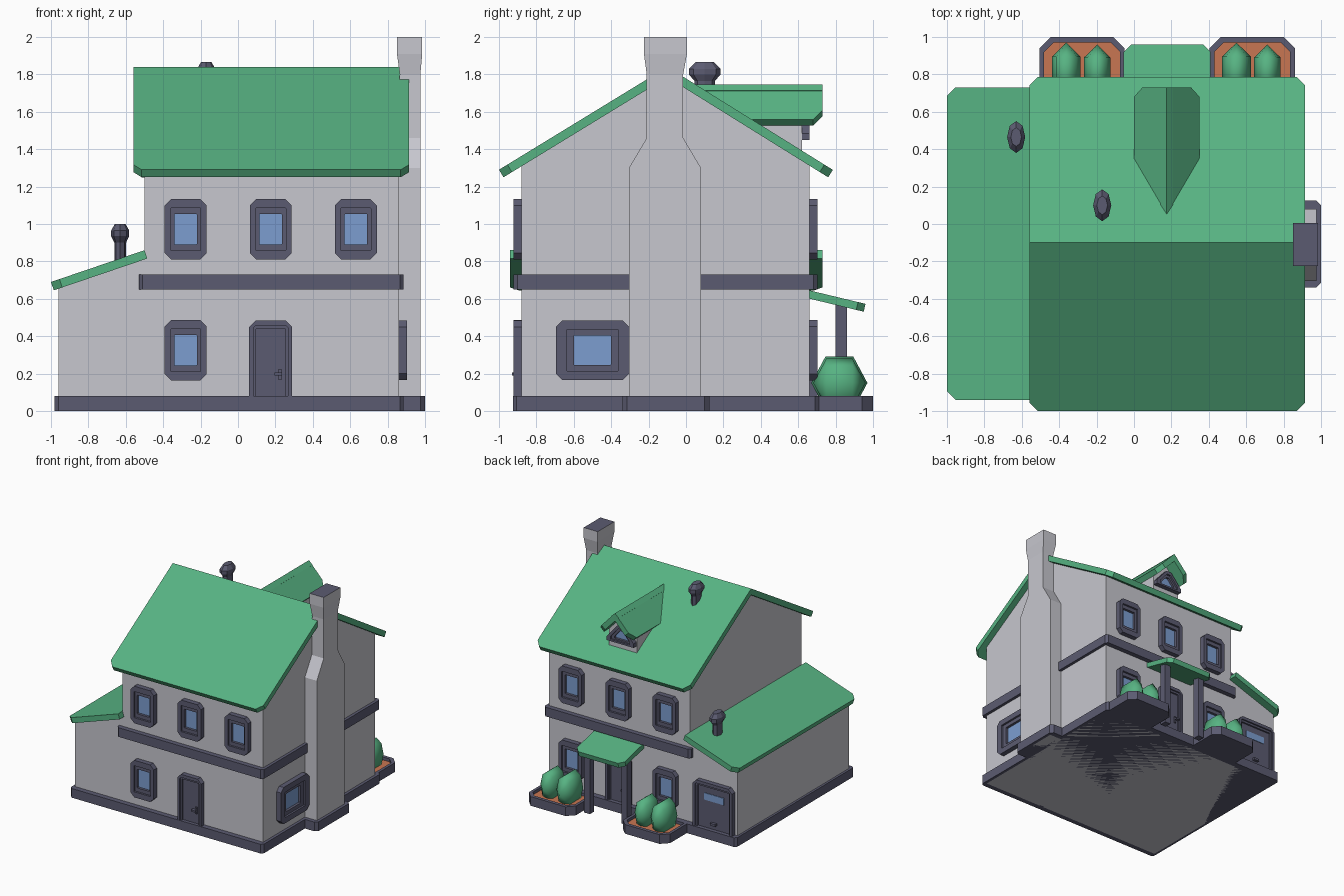
import bpy, bmesh, math
from mathutils import Vector
from mathutils.geometry import normal

if "Cube" in bpy.data.objects:
    bpy.data.objects.remove(bpy.data.objects["Cube"])


def material(name, rgb):
    m = bpy.data.materials.new(name)
    m.diffuse_color = (*rgb, 1)
    m.use_nodes = True
    m.node_tree.nodes["Principled BSDF"].inputs["Base Color"].default_value = m.diffuse_color
    return m


WALL = material("pale grey wall", (0.57, 0.57, 0.62))
TRIM = material("slate trim", (0.105, 0.105, 0.165))
GREEN = material("green", (0.095, 0.45, 0.225))
GLASS = material("blue glass", (0.2, 0.34, 0.63))
SOIL = material("terracotta soil", (0.58, 0.18, 0.085))


def loft(name, rings, side, cap=None):
    """Join rings of points into a closed solid; cap colours the last face."""
    bm = bmesh.new()
    vs = [[bm.verts.new(p) for p in r] for r in rings]
    n = len(vs[0])
    for a, b in zip(vs, vs[1:]):
        for i in range(n):
            j = (i + 1) % n
            bm.faces.new((a[i], a[j], b[j], b[i]))
    bm.faces.new(vs[0])
    top = bm.faces.new(vs[-1])
    if cap:
        top.material_index = 1
    bmesh.ops.recalc_face_normals(bm, faces=bm.faces)
    me = bpy.data.meshes.new(name)
    bm.to_mesh(me)
    bm.free()
    me.materials.append(side)
    if cap:
        me.materials.append(cap)
    ob = bpy.data.objects.new(name, me)
    bpy.context.collection.objects.link(ob)
    return ob


def rect(x0, x1, y0, y1, c=(0, 0, 0, 0)):
    """Rectangle with chamfers at bottom-left, bottom-right, top-right, top-left."""
    out = []
    for (x, y, sx, sy), k, flip in zip(
            ((x0, y0, 1, 1), (x1, y0, -1, 1), (x1, y1, -1, -1), (x0, y1, 1, -1)), c, (0, 1, 0, 1)):
        pts = [(x, y + sy * k), (x + sx * k, y)] if k else [(x, y)]
        out += pts[::-1] if flip else pts
    return out


def at_z(poly, z):
    return [(x, y, z) for x, y in poly]


def box(name, x0, x1, y0, y1, z0, z1, mat, c=(0, 0, 0, 0)):
    p = rect(x0, x1, y0, y1, c)
    return loft(name, [at_z(p, z0), at_z(p, z1)], mat)


def slab(name, poly, height, t):
    """Sloping roof sheet with thickness t below its top surface."""
    top = [Vector((x, y, height(x, y))) for x, y in poly]
    n = normal(top[:3])
    n = n if n.z > 0 else -n
    return loft(name, [top, [p - n * t for p in top]], GREEN)


# Where each wall's local (u, height, depth) lands in the world
SIDES = {
    "front": lambda u, z, d: (u, -0.88 - d, z),
    "back": lambda u, z, d: (u, 0.66 + d, z),
    "right": lambda u, z, d: (0.86 + d, u, z),
    "dormer": lambda u, z, d: (u, 0.62 + d, z),
}


def window(side, name, u, z, hw=0.112, hh=0.162, inx=0.052, inz=0.08):
    rings = []
    for k, c, ds in ((0, 0.035, (-0.01, 0.043)), (0.6, 0.004, (0.043, 0.026)), (1, 0.003, (0.026, 0.004))):
        a, b = hw - inx * k, hh - inz * k
        p = rect(u - a, u + a, z - b, z + b, (c,) * 4)
        rings += [[SIDES[side](x, y, d) for x, y in p] for d in ds]
    loft(name, rings, TRIM, GLASS)


def door(side, name, u, hw):
    rings = []
    for k, c, ds in ((0, 0.035, (-0.01, 0.043)), (0.022, 0.012, (0.043, 0.03)), (0.036, 0.004, (0.03, 0.015))):
        p = rect(u - hw + k, u + hw - k, k * 0.05, 0.485 - k * 1.25, (0.001, 0.001, c, c))
        rings += [[SIDES[side](x, y, d) for x, y in p] for d in ds]
    loft(name, rings, TRIM)


def plate(side, name, u0, u1, z0, z1, d0, d1, mat):
    p = rect(u0, u1, z0, z1)
    loft(name, [[SIDES[side](x, y, d) for x, y in p] for d in (d0, d1)], mat)


# House body and side extension
gable = [(-0.88, 0), (0.66, 0), (0.66, 1.335), (-0.1, 1.81), (-0.88, 1.333)]
loft("house_walls", [[(x, y, z) for y, z in gable] for x in (-0.5, 0.86)], WALL)
lean = [(-0.96, 0), (-0.5, 0), (-0.5, 0.83), (-0.96, 0.675)]
loft("extension_walls", [[(x, y, z) for x, z in lean] for y in (-0.88, 0.66)], WALL)

# Plinth and floor band
box("plinth", -0.98, 0.885, -0.925, 0.71, 0, 0.08, TRIM, (0.02,) * 4)
box("chimney_plinth", 0.84, 1.0, -0.34, 0.125, 0, 0.08, TRIM, (0, 0.025, 0.025, 0))
box("floor_band", -0.53, 0.885, -0.922, 0.702, 0.65, 0.73, TRIM, (0.02,) * 4)

# Roofs
slab("roof_front", rect(-0.56, 0.915, -1.0, -0.1, (0.045, 0.045, 0, 0)), lambda x, y: 1.84 + 0.611 * (y + 0.1), 0.047)
slab("roof_back", rect(-0.56, 0.915, -0.1, 0.785, (0, 0, 0.045, 0.045)), lambda x, y: 1.84 - 0.622 * (y + 0.1), 0.047)
slab("extension_roof", rect(-1.0, -0.5, -0.94, 0.73, (0.045, 0, 0, 0.045)), lambda x, y: 0.69 + 0.34 * (x + 1), 0.047)

# Chimney with shoulders and flared top
stack = [(0, 0.85, 0.975, -0.305, 0.08), (1.3, 0.85, 0.975, -0.305, 0.08),
         (1.46, 0.85, 0.975, -0.21, -0.015), (1.8, 0.865, 0.975, -0.21, -0.015),
         (1.91, 0.85, 0.985, -0.225, 0.005), (2.0, 0.85, 0.985, -0.225, 0.005)]
loft("chimney", [at_z(rect(*r[1:]), r[0]) for r in stack], WALL, TRIM)

# Dormer
dx = 0.175
wall = [(dx - 0.135, 1.3), (dx + 0.135, 1.3), (dx + 0.135, 1.565), (dx, 1.71), (dx - 0.135, 1.565)]
loft("dormer_walls", [[(x, y, z) for x, z in wall] for y in (0.2, 0.62)], WALL)
for s, label in ((-1, "left"), (1, "right")):
    outline = [(0, 0.05), (0.175, 0.35), (0.175, 0.68), (0.13, 0.73), (0, 0.73)]
    slab("dormer_roof_" + label, [(dx + s * x, y) for x, y in outline],
         lambda x, y: 1.745 - 1.06 * abs(x - dx), 0.047)
tri = [(-0.13, -0.055), (0.13, -0.055), (0.13, -0.02), (0.025, 0.1), (-0.025, 0.1), (-0.13, -0.02)]
steps = [(1, -0.01), (1, 0.04), (0.72, 0.04), (0.72, 0.024), (0.5, 0.024), (0.5, 0.004)]
loft("dormer_window", [[SIDES["dormer"](dx + x * k, 1.505 + z * k, d) for x, z in tri] for k, d in steps], TRIM, GLASS)

# Windows
for side in ("front", "back"):
    for i, x in enumerate((-0.28, 0.175, 0.63)):
        window(side, f"{side}_upper_window_{i + 1}", x, 0.972)
window("front", "front_lower_window", -0.28, 0.325)
for i, x in enumerate((-0.28, 0.63)):
    window("back", f"back_lower_window_{i + 1}", x, 0.325)
window("right", "right_window", -0.5, 0.325, 0.195, 0.16, 0.095, 0.082)

# Doors with handles
for side, s in (("front", 1), ("back", -1)):
    door(side, side + "_door", 0.175, 0.115)
    h = 0.175 + s * 0.05
    plate(side, side + "_handle_plate", h - 0.008, h + 0.008, 0.165, 0.225, 0.01, 0.025, TRIM)
    plate(side, side + "_handle_lever", h - 0.03, h + 0.01, 0.19, 0.205, 0.02, 0.05, TRIM)
door("back", "garage_door", -0.745, 0.19)
plate("back", "garage_window", -0.84, -0.65, 0.32, 0.38, 0.014, 0.02, GLASS)
plate("back", "garage_handle", -0.77, -0.72, 0.12, 0.14, 0.012, 0.04, TRIM)

# Porch canopy and posts
slab("porch_roof", rect(-0.055, 0.41, 0.64, 0.96, (0, 0, 0.04, 0.04)), lambda x, y: 0.645 - 0.24 * (y - 0.66), 0.043)
for i, x in enumerate((-0.005, 0.355)):
    box(f"porch_post_{i + 1}", x - 0.028, x + 0.028, 0.80, 0.86, 0, 0.58, TRIM)

# Planters, each with two faceted bushes
for i, x0 in enumerate((-0.505, 0.405)):
    x1 = x0 + 0.455
    outer = rect(x0, x1, 0.66, 1.0, (0, 0, 0.06, 0.06))
    inner = rect(x0 + 0.025, x1 - 0.025, 0.68, 0.97, (0, 0, 0.05, 0.05))
    loft(f"planter_{i + 1}", [at_z(outer, 0), at_z(outer, 0.08), at_z(inner, 0.08), at_z(inner, 0.055)], TRIM, SOIL)
    for j, (bx, k) in enumerate(((x0 + 0.143, 1.0), (x0 + 0.308, 0.93))):
        bm = bmesh.new()
        bmesh.ops.create_uvsphere(bm, u_segments=8, v_segments=3, radius=1)
        for v in bm.verts:
            x, y, z = v.co
            v.co = (bx + 0.088 * k * x, 0.82 + 0.15 * k * z, 0.15 + 0.162 * k * y)
        bmesh.ops.recalc_face_normals(bm, faces=bm.faces)
        for f in bm.faces:
            f.smooth = True
        me = bpy.data.meshes.new("bush")
        bm.to_mesh(me)
        bm.free()
        me.materials.append(GREEN)
        bpy.context.collection.objects.link(bpy.data.objects.new(f"bush_{i + 1}_{j + 1}", me))

# Roof vents: oval eight-sided pipes with a bulging cap
for name, x, y, top in (("extension_vent", -0.63, 0.465, 1.0), ("roof_vent", -0.17, 0.1, 1.865)):
    prof = [(-0.24, 0.055), (-0.1, 0.055), (-0.065, 0.085), (-0.035, 0.085), (0, 0.05)]
    rings = [[(x + 0.57 * r * math.cos(a * math.pi / 4), y + r * math.sin(a * math.pi / 4), top + z)
              for a in range(8)] for z, r in prof]
    loft(name, rings, TRIM)
